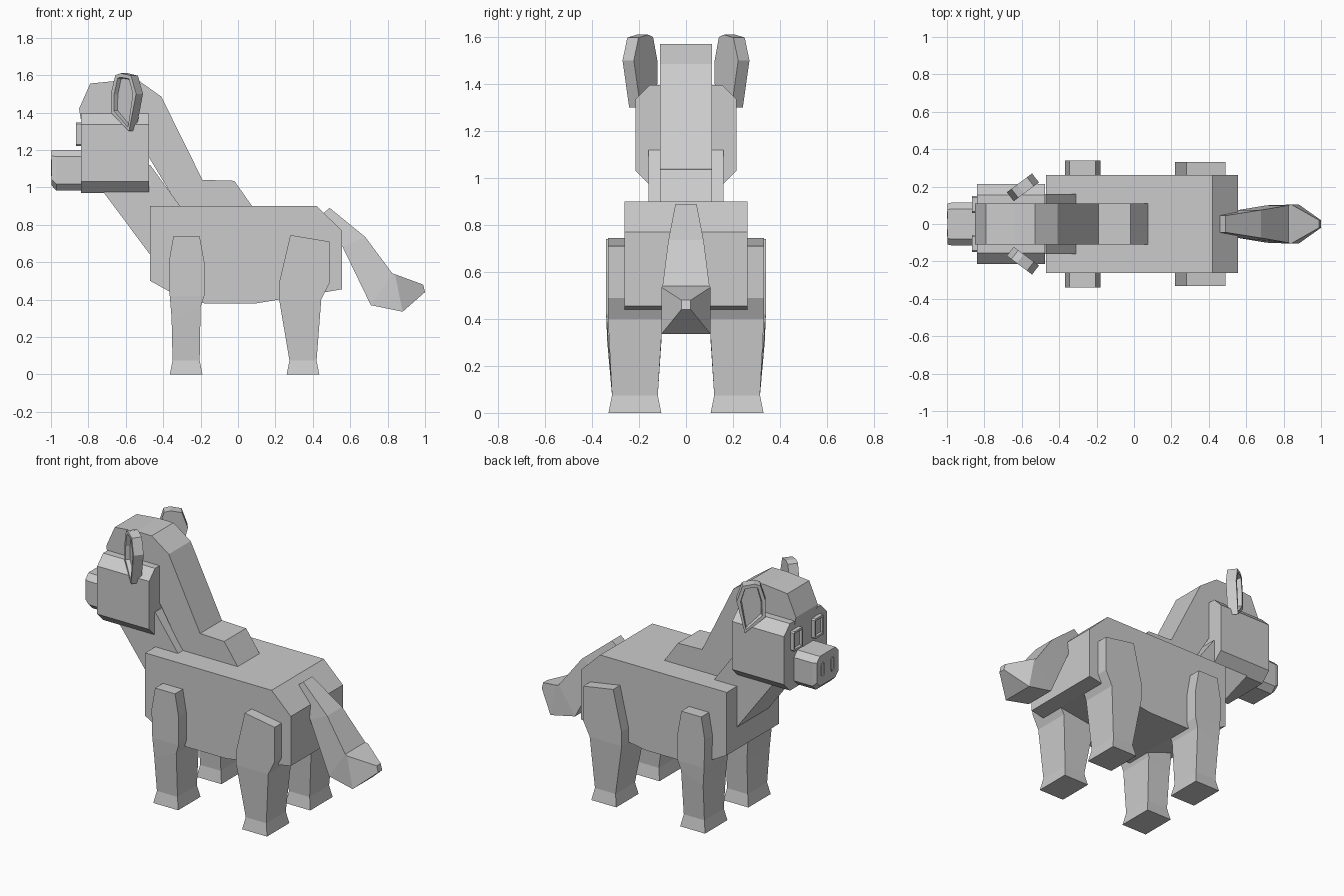
import bpy, bmesh
from mathutils import Vector

cube = bpy.data.objects.get("Cube")
if cube:
    bpy.data.objects.remove(cube, do_unlink=True)

GREY = (0.6, 0.6, 0.6, 1.0)
coat = bpy.data.materials.new("plain grey")
coat.use_nodes = True
coat.diffuse_color = GREY
coat.node_tree.nodes["Principled BSDF"].inputs["Base Color"].default_value = GREY


def loft(name, rings, frame=0, depth=0):
    """Skin equal-sized rings; optionally recess a framed panel in the first cap."""
    bm = bmesh.new()
    loops = [[bm.verts.new(p) for p in ring] for ring in rings]
    for a, b in zip(loops, loops[1:]):
        for i in range(len(a)):
            j = (i + 1) % len(a)
            bm.faces.new((a[i], a[j], b[j], b[i]))
    cap = bm.faces.new(loops[0])
    bm.faces.new(loops[-1])
    bmesh.ops.recalc_face_normals(bm, faces=bm.faces)
    if frame:
        bmesh.ops.inset_region(bm, faces=[cap], thickness=frame)
        bmesh.ops.inset_region(bm, faces=[cap], thickness=frame * 0.3, depth=-depth)
    mesh = bpy.data.meshes.new(name)
    bm.to_mesh(mesh)
    bm.free()
    mesh.materials.append(coat)
    obj = bpy.data.objects.new(name, mesh)
    bpy.context.collection.objects.link(obj)
    return obj


def side_profile(name, outline, half_width):
    """Extrude an x-z outline evenly to both sides."""
    return loft(name, [[(x, s * half_width, z) for x, z in outline] for s in (-1, 1)])


def octagon(x, half, low, high, cut):
    """Rectangle with chamfered corners in the y-z plane."""
    right = [(half - cut, low), (half, low + cut), (half, high - cut), (half - cut, high)]
    return [(x, y, z) for y, z in right] + [(x, -y, z) for y, z in reversed(right)]


# Torso, neck and mane
side_profile("body", [(-.47, .9), (.42, .9), (.555, .77), (.555, .455), (.47, .44),
                      (.22, .4), (.1, .38), (-.18, .38), (-.37, .445), (-.47, .5)], .262)
side_profile("neck", [(-.47, 1.12), (-.31, .9), (-.31, .6), (-.47, .64),
                      (-.72, .975), (-.72, 1.12)], .16)
side_profile("mane", [(-.84, 1.36), (-.85, 1.42), (-.79, 1.555), (-.64, 1.57), (-.53, 1.57),
                      (-.41, 1.485), (-.19, 1.04), (-.02, 1.035), (.075, .9), (.075, .87),
                      (-.3, .87), (-.5, 1.2)], .11)

# Head and muzzle
loft("head", [octagon(-.84, .215, .97, 1.395, .06), octagon(-.475, .215, .97, 1.395, .06)])
loft("muzzle", [octagon(-.997, .11, 1.01, 1.2, .032), octagon(-.97, .115, .982, 1.2, .035),
                octagon(-.82, .115, .982, 1.2, .035)])

# Tail: each ring is top x, z, bottom x, z, half width
tail_rings = [(.49, .89, .46, .865, .045), (.68, .735, .56, .68, .075),
              (.825, .54, .71, .37, .1), (.84, .535, .88, .335, .105),
              (.99, .48, 1.0, .44, .02)]
loft("tail", [[(tx, -w, tz), (tx, w, tz), (bx, w, bz), (bx, -w, bz)]
              for tx, tz, bx, bz, w in tail_rings])

# Legs: each ring is front x, z, back x, z, inner y, outer y
LEGS = {
    "front_leg": [(-.345, .74, -.205, .74, .11, .34), (-.37, .6, -.18, .6, .11, .34),
                  (-.365, .42, -.18, .42, .1, .34), (-.355, .3, -.2, .36, .105, .335),
                  (-.35, .075, -.205, .075, .12, .315), (-.365, 0, -.19, 0, .105, .33)],
    "back_leg": [(.28, .745, .49, .71, .11, .332), (.22, .49, .49, .49, .11, .332),
                 (.22, .4, .445, .4, .1, .332), (.275, .075, .42, .075, .12, .315),
                 (.26, 0, .435, 0, .105, .33)],
}
EAR = [(0, 1.4), (0, 1.5), (.18, 1.6), (.4, 1.61), (.8, 1.597), (1, 1.5), (.72, 1.3)]

for side, label in ((1, "right"), (-1, "left")):
    for part, rings in LEGS.items():
        loft(f"{part}_{label}", [[(fx, side * i, fz), (bx, side * i, bz),
                                  (bx, side * o, bz), (fx, side * o, fz)]
                                 for fx, fz, bx, bz, i, o in rings])

    # Angled ear slab with a hollowed outer face
    start, along = Vector((-.68, .17)), Vector((.135, .1))
    back = Vector((.037, -.048))
    ring_pair = []
    for offset in (Vector((0, 0)), back):
        pts = [start + along * t + offset for t, _ in EAR]
        ring_pair.append([(p.x, side * p.y, z) for p, (_, z) in zip(pts, EAR)])
    loft(f"ear_{label}", ring_pair, .022, .025)

    # Eye block and nostril, each with a recessed panel
    for part, front, rear, y, z, w, h, cut, rim, deep in (
            ("eye", -.865, -.83, .105, 1.283, .046, .063, .008, .014, .012),
            ("nostril", -1.0, -.99, .048, 1.105, .018, .045, .01, .006, .003)):
        pair = [[(px, side * y + py, pz)
                 for px, py, pz in octagon(x, w, z - h, z + h, cut)] for x in (front, rear)]
        loft(f"{part}_{label}", pair, rim, deep)
